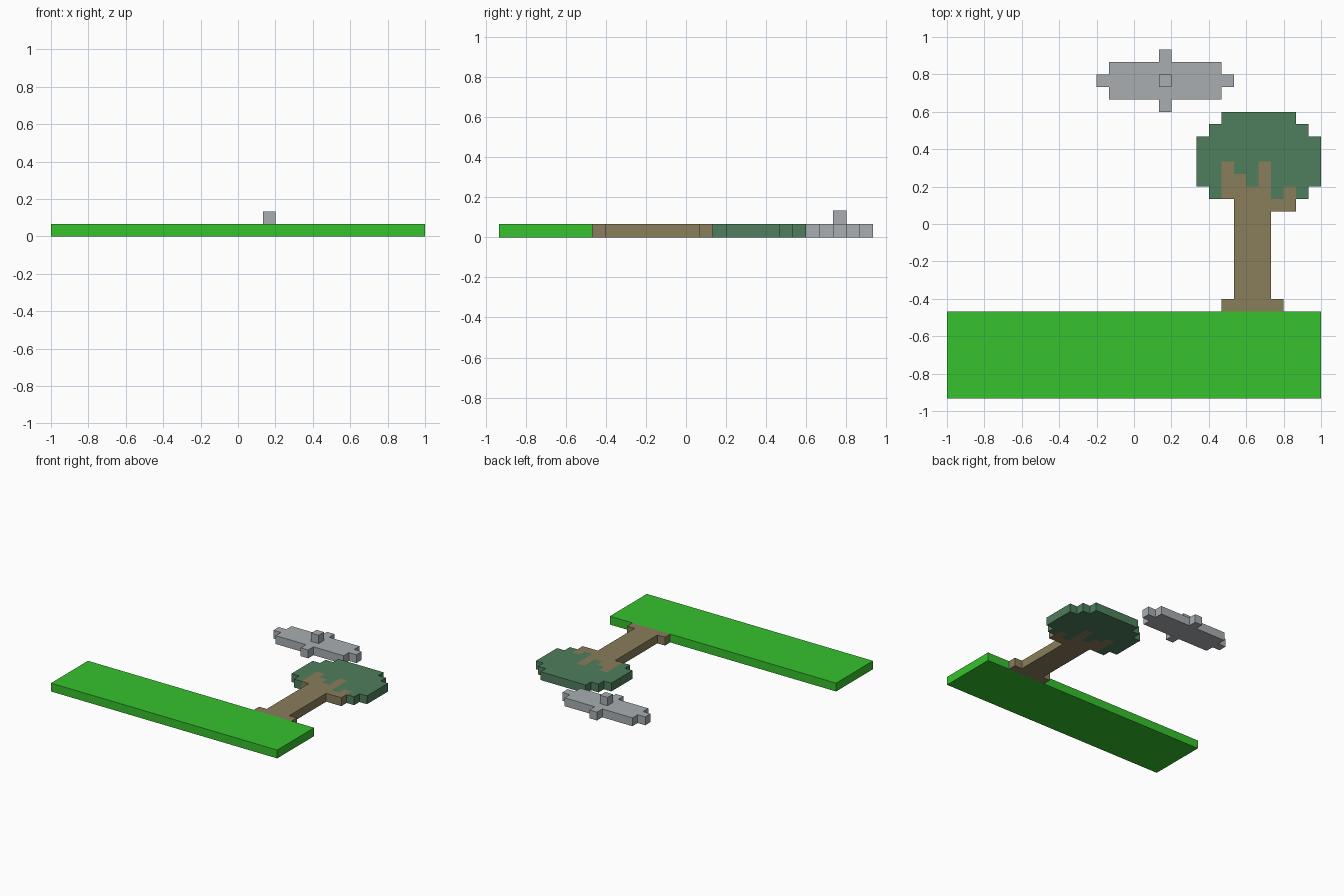
import bpy, bmesh, math
from mathutils import Vector

if "Cube" in bpy.data.objects:
    bpy.data.objects.remove(bpy.data.objects["Cube"])

U = 1 / 15  # size of one block


def material(name, rgb):
    m = bpy.data.materials.new(name)
    lin = [((c / 255 + 0.055) / 1.055) ** 2.4 for c in rgb]
    m.diffuse_color = (*lin, 1)
    m.use_nodes = True
    m.node_tree.nodes["Principled BSDF"].inputs["Base Color"].default_value = m.diffuse_color
    return m


def blocks(x0, x1, y0, y1, z=0):
    return {(x, y, z) for x in range(x0, x1) for y in range(y0, y1)}


# Grass strip
grass = blocks(-15, 15, -14, -7)

# Trunk with root flare, forked top and a side branch
trunk = blocks(7, 12, -7, -6) | blocks(8, 11, -6, 3) | blocks(11, 13, 1, 2)
for column, top in ((7, 5), (8, 4), (9, 3), (10, 5), (12, 3)):
    trunk |= blocks(column, column + 1, 2, top)

# Stepped round canopy, fitted around the branches
canopy = (blocks(5, 15, 3, 7) | blocks(6, 14, 2, 8) | blocks(7, 13, 2, 9)) - trunk

# Cloud with a raised block in the middle
cloud = (blocks(-2, 7, 10, 13) | blocks(-3, 8, 11, 12)
         | blocks(2, 3, 9, 14) | blocks(2, 3, 11, 12, 1))

solid = grass | trunk | canopy | cloud


def build(name, cells, mat):
    """Make the outer skin of a set of blocks, merging flat areas."""
    bm = bmesh.new()
    verts = {}
    for cell in sorted(cells):
        for axis in range(3):
            for side in (0, 1):
                near = list(cell)
                near[axis] += 2 * side - 1
                if tuple(near) in solid:
                    continue
                a, b = (axis + 1) % 3, (axis + 2) % 3
                ring = []
                for da, db in ((0, 0), (1, 0), (1, 1), (0, 1)):
                    p = list(cell)
                    p[axis] += side
                    p[a] += da
                    p[b] += db
                    p = tuple(p)
                    if p not in verts:
                        verts[p] = bm.verts.new(Vector(p) * U)
                    ring.append(verts[p])
                bm.faces.new(ring if side else ring[::-1])
    bmesh.ops.dissolve_limit(bm, angle_limit=math.radians(1),
                             verts=bm.verts[:], edges=bm.edges[:])
    mesh = bpy.data.meshes.new(name)
    bm.to_mesh(mesh)
    bm.free()
    mesh.materials.append(mat)
    obj = bpy.data.objects.new(name, mesh)
    bpy.context.collection.objects.link(obj)


build("grass", grass, material("bright green", (54, 193, 45)))
build("trunk", trunk, material("bark brown", (138, 125, 91)))
build("canopy", canopy, material("leaf green", (78, 126, 92)))
build("cloud", cloud, material("cloud grey", (168, 174, 177)))
